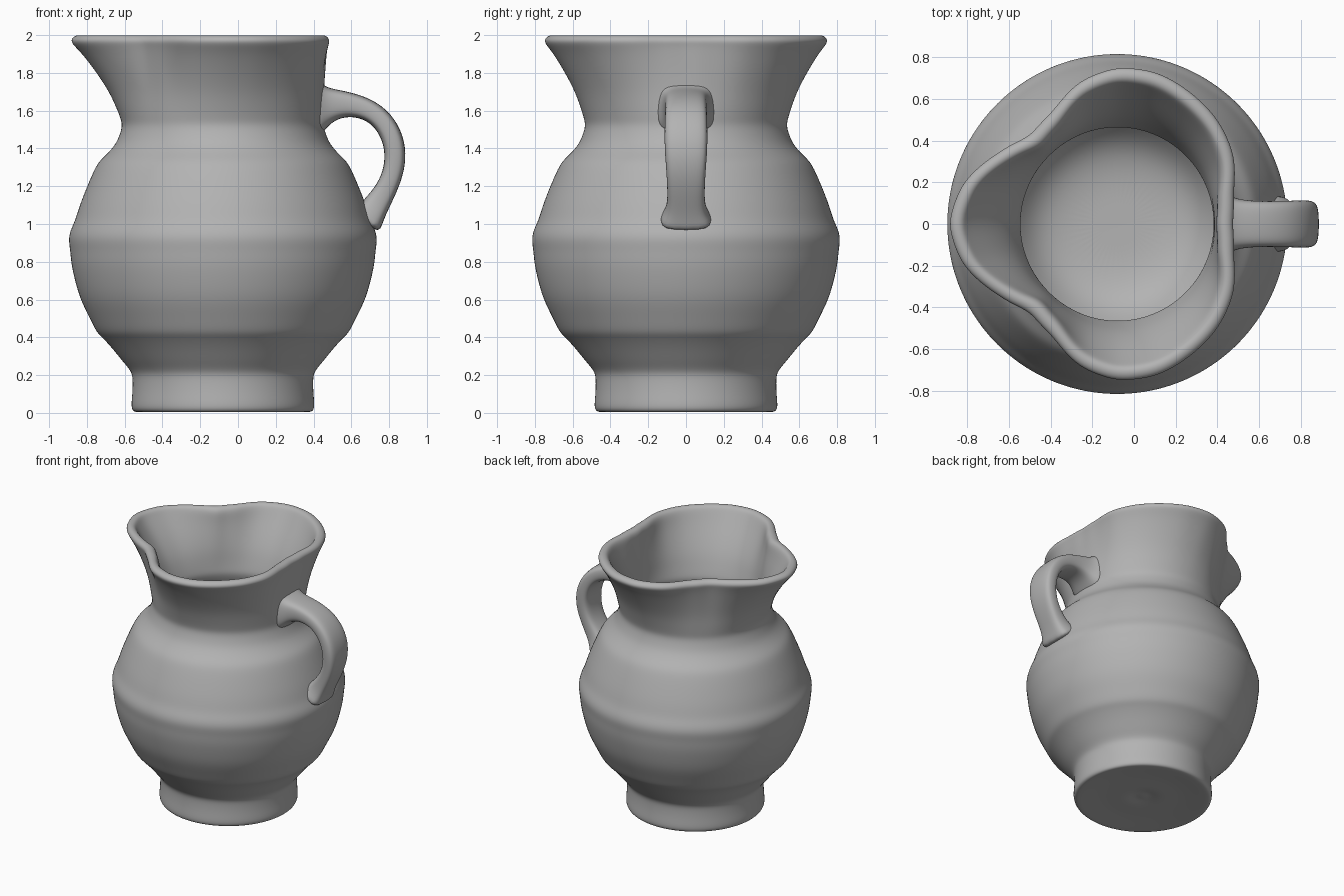
import bpy, bmesh, math
from mathutils import Vector

old = bpy.data.objects.get("Cube")
if old:
    bpy.data.objects.remove(old, do_unlink=True)

clay = bpy.data.materials.new("grey_clay")
clay.use_nodes = True
colour = (0.45, 0.45, 0.45, 1)
clay.diffuse_color = colour
clay.node_tree.nodes["Principled BSDF"].inputs["Base Color"].default_value = colour

CENTRE_X = -0.08
SEGMENTS = 48
# Three-lobed mouth: radius every 15 degrees from the handle round to the spout
MOUTH = [.55, .575, .645, .69, .72, .75, .75, .705, .62, .592, .67, .765, .81]


def mouth_radius(angle):
    step = abs(math.remainder(angle, 2 * math.pi)) / math.radians(15)
    i = min(int(step), len(MOUTH) - 2)
    return MOUTH[i] + (MOUTH[i + 1] - MOUTH[i]) * (step - i)


def loft(name, rings, cap):
    """Skin closed rings of points into one smooth, subdivided object."""
    bm = bmesh.new()
    loops = [[bm.verts.new(p) for p in ring] for ring in rings]
    for a, b in zip(loops, loops[1:]):
        for i in range(len(a)):
            j = (i + 1) % len(a)
            bm.faces.new((a[i], a[j], b[j], b[i]))
    if cap:
        bm.faces.new(loops[0])
        bm.faces.new(loops[-1])
    bmesh.ops.remove_doubles(bm, verts=bm.verts, dist=0.0005)
    bmesh.ops.recalc_face_normals(bm, faces=bm.faces)
    mesh = bpy.data.meshes.new(name)
    bm.to_mesh(mesh)
    bm.free()
    for face in mesh.polygons:
        face.use_smooth = True
    mesh.materials.append(clay)
    obj = bpy.data.objects.new(name, mesh)
    bpy.context.collection.objects.link(obj)
    sub = obj.modifiers.new("smooth", 'SUBSURF')
    sub.levels = sub.render_levels = 2
    return obj


# Jug wall: height, round radius, blend towards the mouth shape, inset
base = [(.025, 0, 0, 0), (.03, .06, 0, 0), (.015, .12, 0, 0), (.02, .25, 0, 0),
        (.012, .36, 0, 0), (.004, .45, 0, 0), (.006, .475, 0, 0)]
outer = [(.03, .488, 0), (.1, .48, 0), (.18, .478, 0), (.22, .485, 0), (.27, .53, 0),
         (.34, .585, 0), (.4, .64, 0), (.425, .67, 0), (.5, .705, 0), (.6, .757, 0),
         (.7, .785, 0), (.79, .805, 0), (.86, .81, 0), (.92, .82, 0), (.97, .808, 0),
         (1.02, .783, 0), (1.1, .76, 0), (1.2, .72, 0), (1.27, .69, 0), (1.33, .66, 0),
         (1.37, .615, 0), (1.42, .57, 0), (1.47, .548, 0), (1.52, .533, 0),
         (1.56, .535, .03), (1.62, .535, .12), (1.7, .53, .27), (1.8, .53, .51),
         (1.9, .53, .79), (1.945, .53, .96)]
lip = [(1.97, .53, 1, -.005), (1.992, .53, 1, .008), (2.002, .53, 1, .035),
       (1.994, .53, 1, .062), (1.965, .53, 1, .08)]
wall = base + [(*row, 0) for row in outer] + lip
wall += [(*row, .072) for row in reversed(outer) if .4 < row[0] < 1.93]
wall += [(.3, .5, 0, 0), (.2, .43, 0, 0), (.13, .34, 0, 0), (.1, .2, 0, 0), (.1, 0, 0, 0)]


def wall_ring(z, radius, blend, inset):
    ring = []
    for i in range(SEGMENTS):
        a = 2 * math.pi * i / SEGMENTS
        r = radius * (1 - blend) + mouth_radius(a) * blend - inset
        ring.append((CENTRE_X + r * math.cos(a), r * math.sin(a), z))
    return ring


loft("jug_body", [wall_ring(*row) for row in wall], False)

# Strap handle: x, z, half thickness, half width, flaring into the wall
strap = [(.40, 1.62, .17, .17), (.435, 1.622, .14, .15), (.48, 1.628, .095, .125),
         (.55, 1.636, .072, .113), (.64, 1.625, .06, .11), (.73, 1.585, .057, .112),
         (.80, 1.505, .058, .115), (.835, 1.40, .058, .115), (.828, 1.29, .056, .106),
         (.79, 1.19, .056, .10), (.735, 1.105, .068, .10), (.70, 1.05, .08, .12),
         (.665, 1.0, .1, .16)]
path = [Vector((x, 0, z)) for x, z, t, w in strap]
rings = []
for k, (x, z, thick, width) in enumerate(strap):
    along = (path[min(k + 1, len(path) - 1)] - path[max(k - 1, 0)]).normalized()
    out = along.cross(Vector((0, -1, 0)))
    ring = []
    for i in range(16):
        a = 2 * math.pi * i / 16
        c, s = math.cos(a), math.sin(a)
        # Rounded rectangle section
        u = math.copysign(abs(c) ** .6, c) * thick
        v = math.copysign(abs(s) ** .6, s) * width
        ring.append(path[k] + out * u + Vector((0, v, 0)))
    rings.append(ring)
loft("handle", rings, True)
